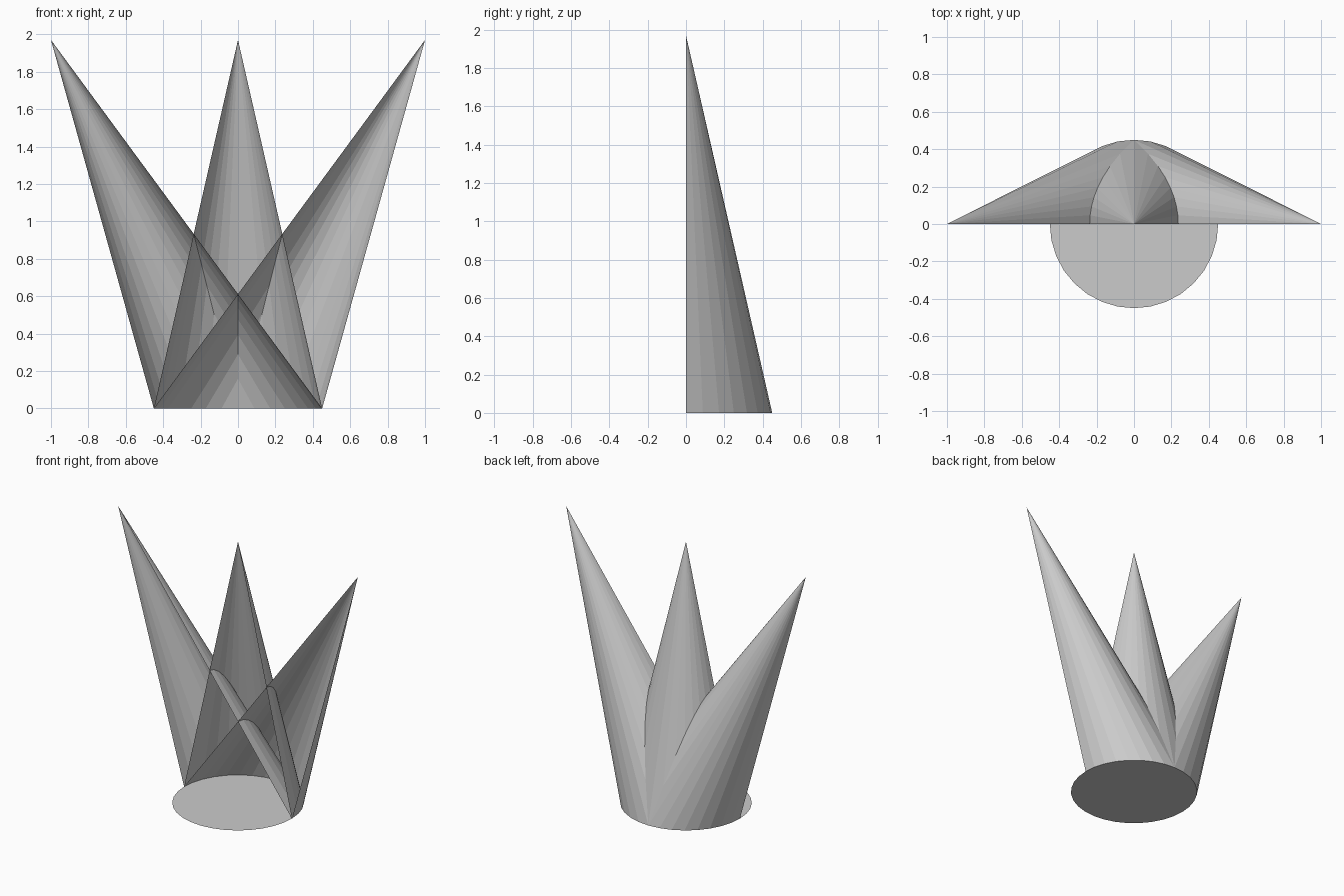
import bpy, bmesh
from math import pi, cos, sin

RADIUS, HEIGHT, SEGMENTS = 0.45, 1.97, 32

cube = bpy.data.objects.get("Cube")
if cube:
    bpy.data.objects.remove(cube, do_unlink=True)

grey = bpy.data.materials.new("plain grey")
grey.use_nodes = True
colour = (0.6, 0.6, 0.6, 1)
grey.diffuse_color = colour
grey.node_tree.nodes["Principled BSDF"].inputs["Base Color"].default_value = colour


def add_object(name, bm):
    mesh = bpy.data.meshes.new(name)
    bm.to_mesh(mesh)
    bm.free()
    mesh.materials.append(grey)
    obj = bpy.data.objects.new(name, mesh)
    bpy.context.collection.objects.link(obj)
    return obj


def half_cone(name, tip_x):
    """Open shell over the back half of the base circle, meeting at one tip."""
    bm = bmesh.new()
    tip = bm.verts.new((tip_x, 0, HEIGHT))
    angles = [2 * pi * i / SEGMENTS for i in range(SEGMENTS // 2 + 1)]
    rim = [bm.verts.new((RADIUS * cos(a), RADIUS * sin(a), 0)) for a in angles]
    for a, b in zip(rim, rim[1:]):
        bm.faces.new((a, b, tip))
    return add_object(name, bm)


# Three leaning spikes that share the base circle
for name, tip_x in (("right_spike", -1), ("middle_spike", 0), ("left_spike", 1)):
    half_cone(name, tip_x)

# Flat round base
bm = bmesh.new()
bmesh.ops.create_circle(bm, cap_ends=True, segments=SEGMENTS, radius=RADIUS)
bmesh.ops.reverse_faces(bm, faces=bm.faces[:])
add_object("base_disc", bm)
